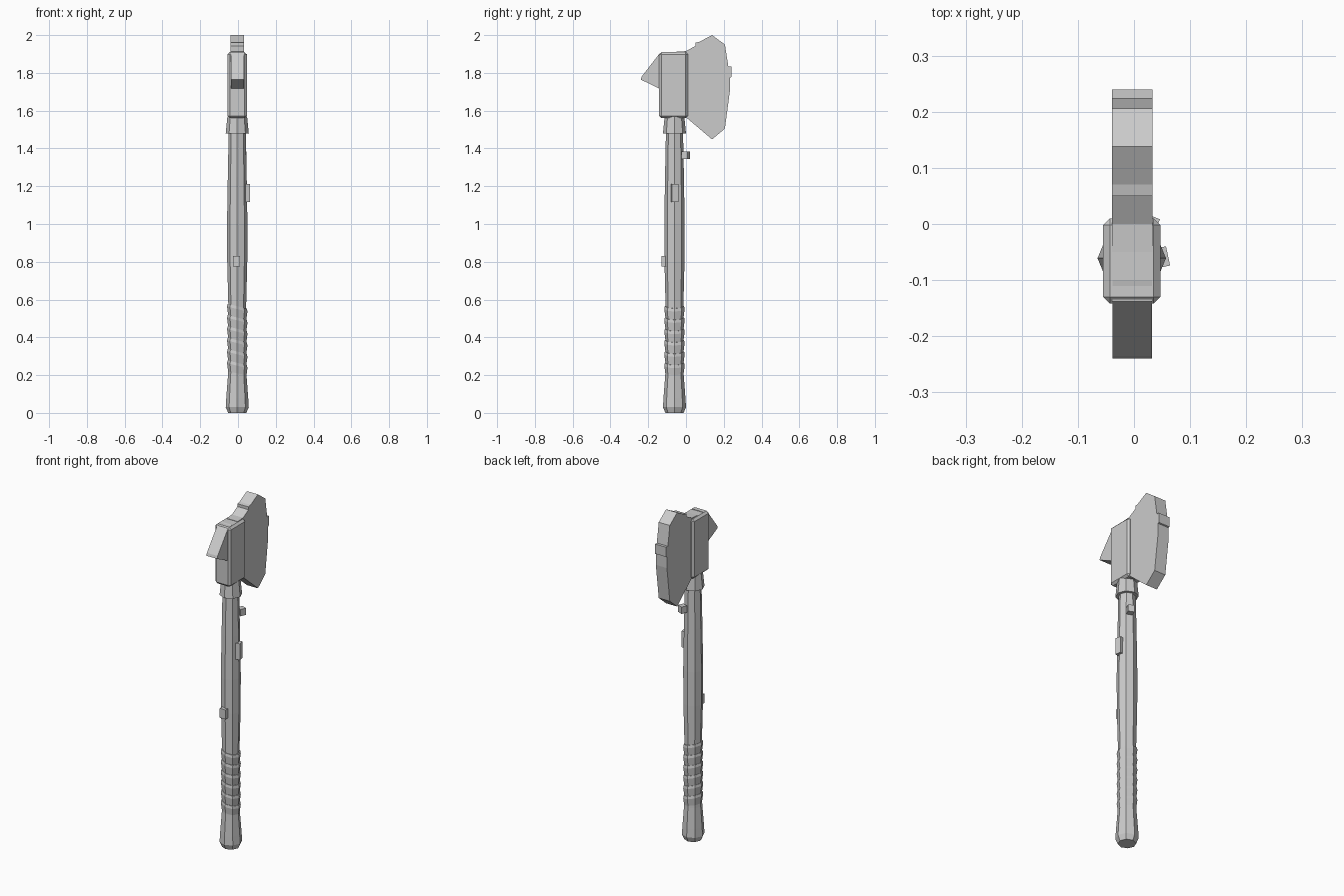
import bpy, bmesh, math
from mathutils import Matrix

if "Cube" in bpy.data.objects:
    bpy.data.objects.remove(bpy.data.objects["Cube"])

CX, CY = -0.004, -0.061          # handle axis
SIDES = 8

grey = bpy.data.materials.new("plain grey")
grey.diffuse_color = (0.6, 0.6, 0.6, 1)
grey.use_nodes = True
grey.node_tree.nodes["Principled BSDF"].inputs["Base Color"].default_value = grey.diffuse_color


def finish(name, bm):
    bmesh.ops.recalc_face_normals(bm, faces=bm.faces)
    me = bpy.data.meshes.new(name)
    bm.to_mesh(me)
    bm.free()
    me.materials.append(grey)
    ob = bpy.data.objects.new(name, me)
    bpy.context.collection.objects.link(ob)
    return ob


def lathe(name, profile, tilt=0.0):
    """Octagonal turned part around the handle axis; profile is (radius, z)."""
    bm = bmesh.new()
    mid = (profile[0][1] + profile[-1][1]) / 2
    rings = []
    for r, z in profile:
        ring = []
        for i in range(SIDES):
            a = 2 * math.pi * i / SIDES
            x = r * math.cos(a)
            # a tilted ring is sheared so that its left side sits higher
            ring.append(bm.verts.new((CX + x, CY + r * math.sin(a), z - tilt * x)))
        rings.append(ring)
    for lo, hi in zip(rings, rings[1:]):
        for i in range(SIDES):
            j = (i + 1) % SIDES
            bm.faces.new((lo[i], lo[j], hi[j], hi[i]))
    bm.faces.new(rings[0][::-1])
    bm.faces.new(rings[-1])
    return finish(name, bm)


def plate(name, outline, x0, x1):
    """Side outline of (y, z) points extruded across x."""
    bm = bmesh.new()
    face = bm.faces.new([bm.verts.new((x0, y, z)) for y, z in outline])
    ext = bmesh.ops.extrude_face_region(bm, geom=[face])
    verts = [v for v in ext["geom"] if isinstance(v, bmesh.types.BMVert)]
    bmesh.ops.translate(bm, verts=verts, vec=(x1 - x0, 0, 0))
    return finish(name, bm)


def box(name, centre, size, turn=0.0, bevel=0.0):
    bm = bmesh.new()
    m = (Matrix.Translation(centre) @ Matrix.Rotation(math.radians(turn), 4, 'Z')
         @ Matrix.Diagonal((*size, 1)))
    bmesh.ops.create_cube(bm, size=1, matrix=m)
    if bevel:
        bmesh.ops.bevel(bm, geom=bm.edges[:], offset=bevel, segments=1, affect='EDGES')
    return finish(name, bm)


# Handle shaft with flared pommel
lathe("handle", [(0.048, 0), (0.061, 0.03), (0.058, 0.08), (0.049, 0.2), (0.045, 0.3),
                 (0.047, 0.56), (0.053, 0.8), (0.054, 1.0), (0.050, 1.25), (0.045, 1.5)])

# Slanted grip wraps, each flaring towards its top
for k in range(6):
    z = 0.205 + 0.06 * k
    lathe(f"grip_wrap_{k + 1}", [(0.048, z), (0.054, z + 0.045), (0.051, z + 0.06)], tilt=0.25)

# Collar under the head
lathe("collar", [(0.061, 1.48), (0.052, 1.57)])

# Head block around the top of the handle
box("head_block", (CX, -0.066, 1.735), (0.102, 0.152, 0.35), bevel=0.012)

# Blade, sunk into the block
plate("blade", [(-0.05, 1.912), (0.0, 1.915), (0.05, 1.943), (0.05, 1.96), (0.07, 1.964),
                (0.138, 2.0), (0.206, 1.95), (0.224, 1.835), (0.24, 1.835), (0.24, 1.778),
                (0.233, 1.775), (0.233, 1.71), (0.206, 1.505), (0.138, 1.448),
                (0.0, 1.565), (-0.05, 1.6)], -0.039, 0.033)

# Back spike
plate("back_spike", [(-0.1, 1.912), (-0.138, 1.905), (-0.235, 1.78), (-0.24, 1.765),
                     (-0.138, 1.715), (-0.1, 1.7)], -0.038, 0.032)

# Small plates stuck to the handle
box("side_peg", (0.046, -0.06, 1.163), (0.03, 0.035, 0.095), turn=12)
box("rear_peg", (0.024, -0.001, 1.365), (0.034, 0.034, 0.04), turn=-22)
box("front_peg", (-0.008, -0.116, 0.802), (0.038, 0.03, 0.055))
